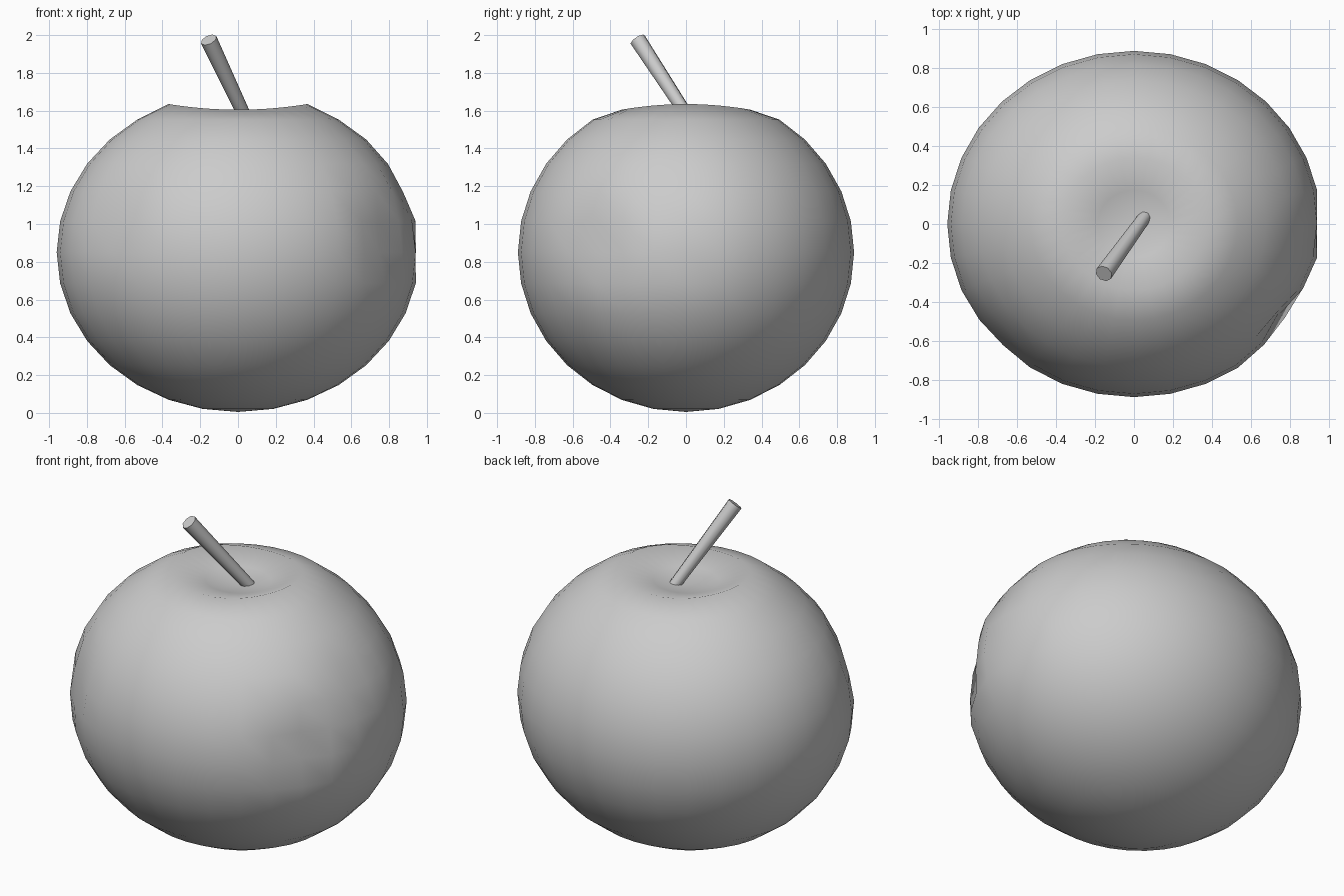
import bpy, math
from mathutils import Vector

if "Cube" in bpy.data.objects:
    bpy.data.objects.remove(bpy.data.objects["Cube"])

# Apple body: a scaled sphere, dimpled at the top
bpy.ops.mesh.primitive_uv_sphere_add(segments=32, ring_count=16, radius=1)
apple = bpy.context.object
apple.name = "apple_body"
for v in apple.data.vertices:
    x, y, z = v.co
    r = math.hypot(x, y)
    v.co = Vector((0.96 * x, 0.89 * y, 0.85 + 0.845 * z))
    if z > 0.9:
        if r > 0.3:                      # rim, a little lower front and back
            v.co.z = 1.635 - 0.03 * (y / r) ** 2
        elif r > 0.1:                    # dimple wall
            v.co.z = 1.565
        else:                            # dimple floor
            v.co.z = 1.535

# Small bruises pressed into the skin: centre, radius, depth
dents = [
    ((0.80, -0.48, 0.92), 0.16, 0.07),
    ((0.96, 0.00, 0.85), 0.08, 0.025),
    ((0.86, -0.10, 1.20), 0.12, 0.03),
    ((-0.68, -0.58, 1.02), 0.15, 0.035),
]
core = Vector((0, 0, 0.85))
for v in apple.data.vertices:
    start = v.co.copy()
    for c, rad, depth in dents:
        d = (start - Vector(c)).length
        v.co -= (start - core).normalized() * depth * math.exp(-(d / rad) ** 2)
bpy.ops.object.shade_smooth()

# Leaning stem, slightly thicker at its tip
base, tip = Vector((0.055, 0.035, 1.53)), Vector((-0.155, -0.255, 1.975))
axis = tip - base
bpy.ops.mesh.primitive_cone_add(vertices=8, radius1=0.034, radius2=0.045,
                                depth=axis.length, location=(base + tip) / 2,
                                rotation=axis.to_track_quat('Z', 'Y').to_euler())
bpy.context.object.name = "stem"
bpy.ops.object.shade_smooth_by_angle(angle=math.radians(50))
